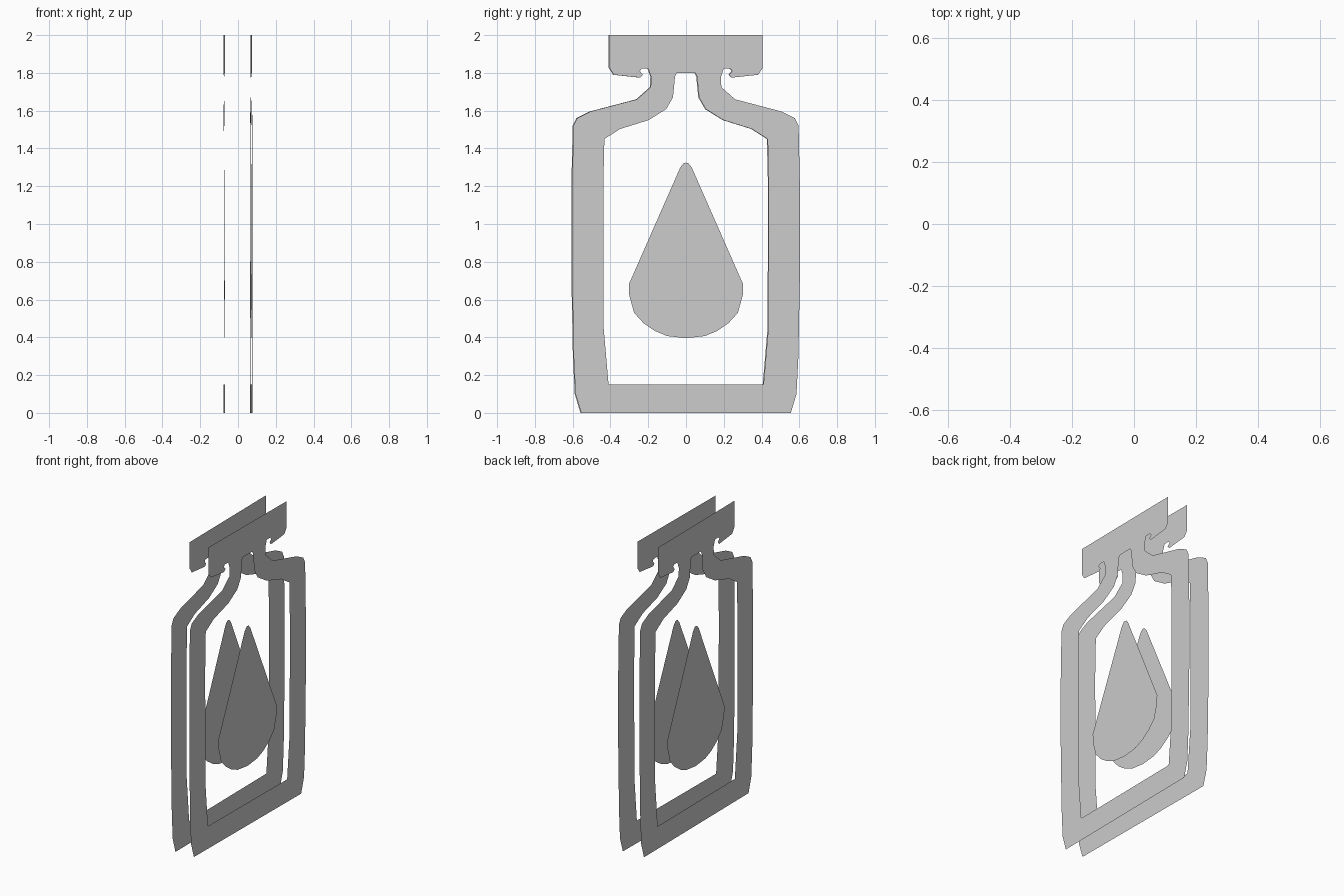
import bpy
import bmesh

cube = bpy.data.objects.get("Cube")
if cube:
    bpy.data.objects.remove(cube, do_unlink=True)

# One plain grey for everything
grey = bpy.data.materials.new("light grey")
grey.use_nodes = True
colour = (0.6, 0.6, 0.6, 1.0)
grey.diffuse_color = colour
grey.node_tree.nodes["Principled BSDF"].inputs["Base Color"].default_value = colour

# Half outlines as (y, z), mirrored across y = 0
CAP_AND_NECK = [(0, 2), (.405, 2), (.405, 1.825), (.382, 1.79), (.243, 1.775),
                (.228, 1.79), (.245, 1.81), (.235, 1.822), (.2, 1.822),
                (.185, 1.78), (.187, 1.725), (.26, 1.66)]
SHOULDER_AND_SIDE = [(.508, 1.595), (.577, 1.56), (.596, 1.52), (.603, 1.2),
                     (.603, .73), (.595, .3), (.585, .1), (.555, 0), (0, 0)]
INNER_EDGE = [(0, .15), (.41, .15), (.436, .45), (.438, 1.2), (.432, 1.45),
              (.349, 1.503), (.198, 1.55), (.105, 1.608), (.069, 1.67),
              (.058, 1.783), (.048, 1.8), (0, 1.8)]
DROP = [(0, 1.325), (.012, 1.322), (.03, 1.3), (.303, .68), (.301, .625),
        (.275, .53), (.225, .475), (.164, .433), (.1, .407), (0, .395)]


def flat_sheet(name, half, x, tilt, shift):
    """Thin symmetric sheet facing outwards, turned slightly about z."""
    bm = bmesh.new()
    for side in (1, -1):
        verts = [bm.verts.new((x + tilt * y * side, y * side + shift, z))
                 for y, z in half]
        face = bm.faces.new(verts)
        face.normal_update()
        if face.normal.x * x < 0:
            face.normal_flip()
    bmesh.ops.remove_doubles(bm, verts=bm.verts, dist=0.0001)
    mesh = bpy.data.meshes.new(name)
    bm.to_mesh(mesh)
    bm.free()
    mesh.materials.append(grey)
    obj = bpy.data.objects.new(name, mesh)
    bpy.context.collection.objects.link(obj)


# A bottle outline and a drop on each side
for label, x, tilt, shift in (("left", .07, .01, 0), ("right", -.0725, -.008, -.004)):
    flat_sheet(label + "_bottle_outline",
               CAP_AND_NECK + SHOULDER_AND_SIDE + INNER_EDGE, x, tilt, shift)
    flat_sheet(label + "_drop", DROP, x, tilt, 0)
